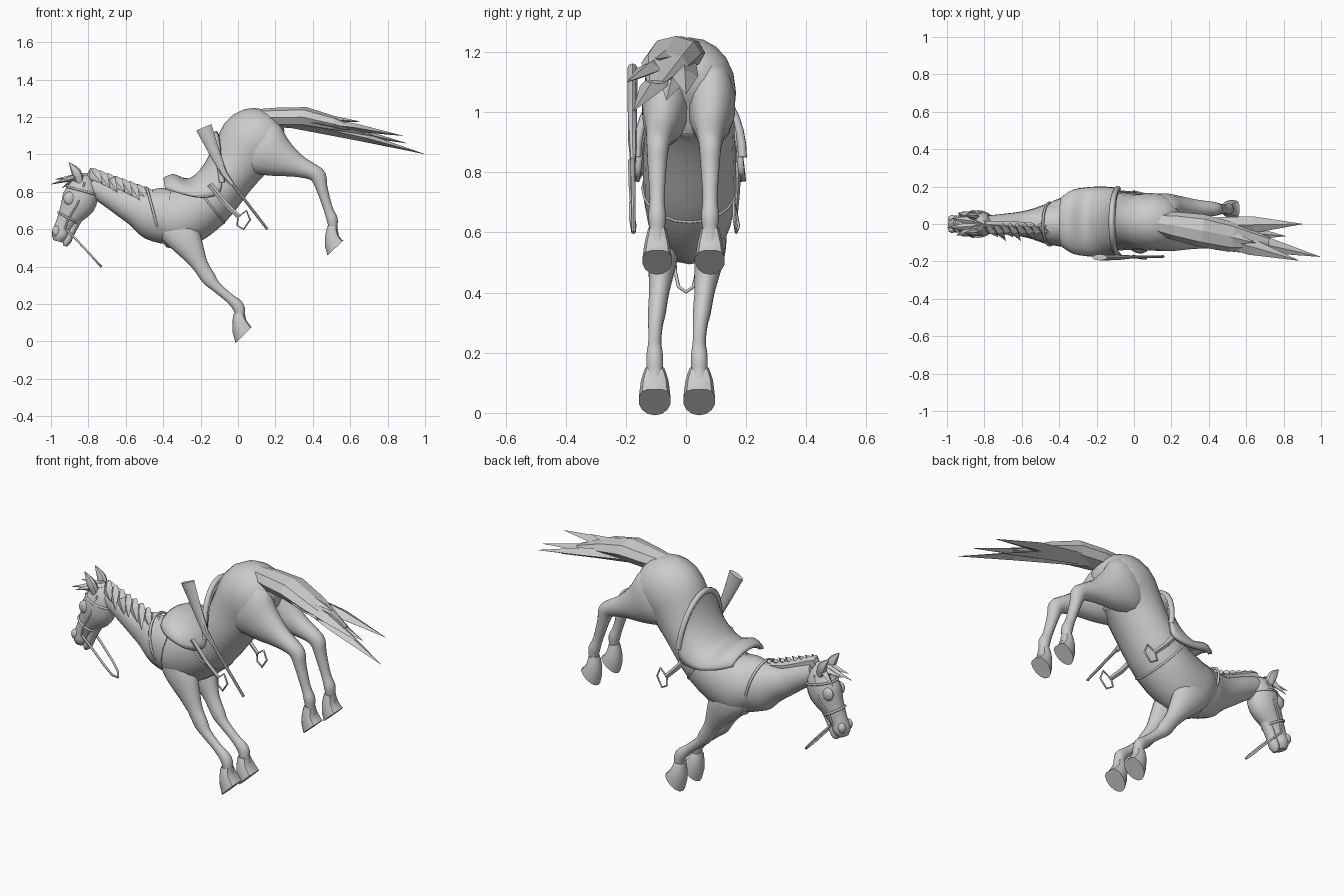
import bpy, bmesh
from math import sin, cos, pi, radians
from mathutils import Vector

if "Cube" in bpy.data.objects:
    bpy.data.objects.remove(bpy.data.objects["Cube"])

grey = bpy.data.materials.new("plain grey")
grey.use_nodes = True
grey.diffuse_color = (0.6, 0.6, 0.6, 1)
grey.node_tree.nodes["Principled BSDF"].inputs["Base Color"].default_value = (0.6, 0.6, 0.6, 1)
MID = 0.012   # body centre line in y


def finish(name, bm, smooth=True):
    bmesh.ops.recalc_face_normals(bm, faces=bm.faces)
    me = bpy.data.meshes.new(name)
    bm.to_mesh(me)
    bm.free()
    ob = bpy.data.objects.new(name, me)
    bpy.context.collection.objects.link(ob)
    me.materials.append(grey)
    if smooth:
        bpy.ops.object.select_all(action='DESELECT')
        ob.select_set(True)
        bpy.context.view_layer.objects.active = ob
        bpy.ops.object.shade_smooth_by_angle(angle=radians(40))
    return ob


def refine(rows, k):
    """Catmull-Rom interpolation of station rows."""
    rows = [Vector(r) for r in rows]
    out = []
    for i in range(len(rows) - 1):
        a, b, c, d = (rows[max(0, min(len(rows) - 1, i + j))] for j in (-1, 0, 1, 2))
        for s in range(k):
            t = s / k
            out.append(0.5 * (2*b + (c - a)*t + (2*a - 5*b + 4*c - d)*t*t + (3*b - a - 3*c + d)*t**3))
    return out + [rows[-1]]


def loft(name, rows, sides=14, k=3, end=None, smooth=True, heel=-1):
    """Skin elliptical rings; rows are x, y, z, half height, half width. Heel flattens the back."""
    rows = refine(rows, k)
    pts = [Vector(r[:3]) for r in rows]
    bm = bmesh.new()
    rings = []
    for i, r in enumerate(rows):
        t = (pts[min(i + 1, len(pts) - 1)] - pts[max(i - 1, 0)]).normalized()
        if end and i == len(rows) - 1:
            t = Vector(end).normalized()
        side = Vector((0, 1, 0))
        side = (side - t * side.dot(t)).normalized()
        up = side.cross(t)
        h, w = max(r[3], 0.001), max(r[4], 0.001)
        rings.append([bm.verts.new(pts[i] + up * h * max(heel, cos(2*pi*j/sides)) + side * w * sin(2*pi*j/sides))
                      for j in range(sides)])
    for a, b in zip(rings, rings[1:]):
        for j in range(sides):
            n = (j + 1) % sides
            bm.faces.new((a[j], a[n], b[n], b[j]))
    bm.faces.new(rings[0])
    bm.faces.new(rings[-1])
    return finish(name, bm, smooth)


def flat_path(rows, y=MID):
    return [(x, y, z, h, w) for x, z, h, w in rows]


def ball(name, loc, scale):
    bm = bmesh.new()
    bmesh.ops.create_uvsphere(bm, u_segments=12, v_segments=8, radius=1)
    for v in bm.verts:
        v.co = Vector(loc) + Vector(v.co[i] * scale[i] for i in range(3))
    return finish(name, bm)


def tube(name, pts, r, closed=False):
    """Strap or cord as a bevelled curve."""
    cu = bpy.data.curves.new(name, 'CURVE')
    cu.dimensions = '3D'
    cu.bevel_depth = r
    cu.bevel_resolution = 1
    sp = cu.splines.new('POLY')
    sp.points.add(len(pts) - 1)
    for p, co in zip(sp.points, pts):
        p.co = (*co, 1)
    sp.use_cyclic_u = closed
    cu.materials.append(grey)
    ob = bpy.data.objects.new(name, cu)
    bpy.context.collection.objects.link(ob)


def band(name, x, z, h, w, tilt, r=0.008, y=MID):
    """Strap ring; tilt is the lean of its plane from vertical towards -x."""
    a = radians(tilt)
    tube(name, [(x - sin(a)*h*cos(2*pi*i/20), y + w*sin(2*pi*i/20), z + cos(a)*h*cos(2*pi*i/20))
                for i in range(20)], r, True)


# Trunk, neck and head
loft("torso", flat_path([
    (-.50, .635, .03, .03), (-.47, .645, .09, .085), (-.40, .66, .145, .125), (-.31, .662, .165, .14),
    (-.17, .735, .142, .155), (-.05, .88, .137, .152), (.02, .99, .162, .148), (.08, 1.065, .182, .154),
    (.15, 1.09, .157, .145), (.205, 1.095, .105, .115), (.24, 1.09, .04, .05)]), sides=20)
loft("neck", flat_path([
    (-.38, .67, .15, .125), (-.46, .685, .14, .11), (-.53, .71, .105, .085), (-.61, .74, .077, .066),
    (-.70, .79, .063, .055), (-.79, .835, .055, .045)], 0))
loft("head", flat_path([
    (-.80, .885, .02, .02), (-.815, .86, .058, .048), (-.83, .805, .085, .068), (-.855, .74, .093, .07),
    (-.90, .67, .064, .054), (-.935, .61, .047, .044), (-.953, .565, .045, .046),
    (-.962, .535, .025, .03)], 0))
loft("lower_jaw", flat_path([
    (-.86, .66, .03, .035), (-.89, .59, .022, .03), (-.915, .535, .022, .03), (-.925, .51, .01, .015)], 0))

for side, s in (("left", 1), ("right", -1)):
    ball(side + "_eye", (-.90, s*.05, .765), (.034, .018, .036))
    ball(side + "_nostril", (-.972, s*.03, .59), (.022, .018, .028))
    loft(side + "_ear", [(-.845, s*.035, .85, .02, .018), (-.865, s*.045, .905, .026, .02),
                         (-.904, s*.045, .957, .002, .002)], sides=8)
    # Front leg: shoulder to fetlock, then hoof
    def front(x, z, h, w):
        f = max(0, min(1, (.62 - z) / .35))
        return (x, MID + s*.078 + f*(-.042 - s*.004), z, h, w)
    loft(side + "_front_leg", [front(*r) for r in (
        (-.36, .67, .06, .03), (-.33, .62, .10, .045), (-.285, .55, .09, .052), (-.24, .475, .064, .044),
        (-.20, .405, .043, .034), (-.155, .335, .039, .03), (-.12, .295, .028, .025),
        (-.05, .235, .025, .022), (.0, .188, .032, .028), (.012, .14, .026, .028), (.015, .11, .03, .03))])
    loft(side + "_front_hoof", [front(*r) for r in (
        (.006, .15, .03, .032), (.012, .105, .044, .047), (.037, .041, .07, .054))],
        k=2, end=(.69, 0, -.70), heel=-.75)
    # Hind leg: thigh to fetlock, then hoof
    def hind(x, z, h, w):
        f = max(0, min(1, (x - .1) / .35))
        return (x, MID + s*.074 + f*(-.02 + s*.014), z, h, w)
    loft(side + "_hind_leg", [hind(*r) for r in (
        (.02, 1.10, .06, .03), (.07, 1.07, .14, .06), (.14, 1.03, .15, .08), (.215, .985, .11, .072),
        (.315, .94, .063, .052), (.395, .908, .044, .042), (.43, .88, .043, .037), (.448, .82, .031, .032),
        (.482, .71, .025, .025), (.503, .655, .03, .03), (.508, .61, .024, .026), (.51, .57, .028, .028))])
    loft(side + "_hind_hoof", [hind(*r) for r in (
        (.506, .615, .028, .03), (.506, .562, .042, .043), (.527, .505, .067, .05))],
        k=2, end=(.68, 0, -.73), heel=-.75)
    # Stirrup leather and iron
    y = s*.172 - .005
    loft(side + "_stirrup_leather", [(-.15, y + s*.008, .84, .016, .008), (-.07, y + s*.006, .74, .014, .007),
                                     (.005, y, .665, .012, .006)], sides=4, k=1, smooth=False)
    tube(side + "_stirrup", [(.0, y, .665), (.045, y - .008, .70), (.065, y - .008, .65),
                             (.03, y, .60), (-.005, y + .008, .62)], .005, True)
    tube(side + "_cheek_strap", [(-.82, s*.056, .85), (-.86, s*.07, .73), (-.91, s*.05, .65),
                                 (-.925, s*.043, .60)], .005)

# Saddle shell: arcs between a ridge point and a skirt point, x z x z half width
stations = refine([(-.40, .875, -.39, .815, .13), (-.345, .895, -.325, .795, .172), (-.26, .872, -.22, .772, .187),
                   (-.18, .95, -.14, .775, .187), (-.135, 1.05, -.095, .80, .182),
                   (-.12, 1.11, -.085, .85, .176)], 3)
bm = bmesh.new()
grid = [[bm.verts.new((r[2] + (r[0] - r[2])*cos(a), MID + r[4]*sin(a), r[3] + (r[1] - r[3])*cos(a)))
         for a in (radians(i*10) for i in range(-9, 10))] for r in stations]
for a, b in zip(grid, grid[1:]):
    for j in range(18):
        bm.faces.new((a[j], a[j+1], b[j+1], b[j]))
rim = [v.co.copy() for v in grid[-1]]
saddle = finish("saddle", bm)
thick = saddle.modifiers.new("thickness", 'SOLIDIFY')
thick.thickness = .02
tube("cantle", rim, .016)

# Straps
band("girth", -.16, .745, .14, .155, 38, .006)
band("breast_collar", -.45, .683, .144, .115, 15, .007, 0)
band("noseband", -.907, .66, .062, .055, 61, .006, 0)
band("browband", -.832, .805, .086, .068, 75, .006, 0)
tube("reins", [(-.92, .045, .60), (-.86, .04, .54), (-.79, .035, .465), (-.75, .025, .42), (-.733, 0, .402),
               (-.75, -.025, .42), (-.79, -.035, .465), (-.86, -.04, .54), (-.92, -.045, .60)], .006)

# Long gun beside the saddle: stock, then barrel
loft("gun_stock", [(-.183, -.178, 1.145, .044, .017), (-.13, -.178, 1.02, .03, .016),
                   (-.075, -.178, .90, .018, .014), (-.03, -.176, .84, .012, .01)], sides=8, k=1)
loft("gun_barrel", [(-.09, -.178, .92, .009, .009), (.157, -.174, .60, .007, .007)], sides=8, k=1)

# Mane: crest and hanging locks
loft("mane_crest", [(-.80, 0, .895, .03, .02), (-.76, -.005, .88, .036, .025), (-.60, -.012, .81, .033, .027),
                    (-.47, -.012, .79, .02, .02)], sides=6, k=2, smooth=False)
for i in range(8):
    f = i / 7
    x, z = -.785 + .28*f, .92 - .10*f
    loft(f"mane_lock_{i}", [(x, -.005, z, .015, .012), (x + .02, -.04, z - .03, .034, .014),
                            (x + .06, -.07 - .02*(i % 2), z - .075 - .01*(i % 3), 0, 0)],
         sides=4, k=1, smooth=False)
for i, tip in enumerate(((-1.0, -.02, .84), (-.975, .03, .868), (-.95, -.06, .85), (-.94, .06, .82))):
    loft(f"forelock_{i}", [(-.80, 0, .89, .012, .012), (-.87, tip[1]*.6, .878, .018, .025), (*tip, 0, 0)],
         sides=4, k=1, smooth=False)

# Tail: thick root and broad pointed locks
loft("tail_root", [(.08, MID, 1.20, .04, .05), (.22, -.01, 1.197, .054, .075), (.36, -.035, 1.197, .056, .088),
                   (.52, -.07, 1.16, .042, .08), (.72, -.10, 1.10, .005, .03)], sides=8, k=1, smooth=False)
tips = ((.995, -.175, 1.003), (.90, 0, 1.06), (.88, -.195, 1.10), (.81, -.065, 1.04),
        (.65, -.10, 1.176), (.60, -.155, 1.13), (.74, -.02, 1.09))
for i, tip in enumerate(tips):
    root = Vector((.24, -.01, 1.185))
    mid = root.lerp(Vector(tip), .6) + Vector((0, 0, .01))
    loft(f"tail_lock_{i}", [(*root, .035, .04), (*mid, .022, .045), (*tip, 0, 0)],
         sides=4, k=1, smooth=False)
